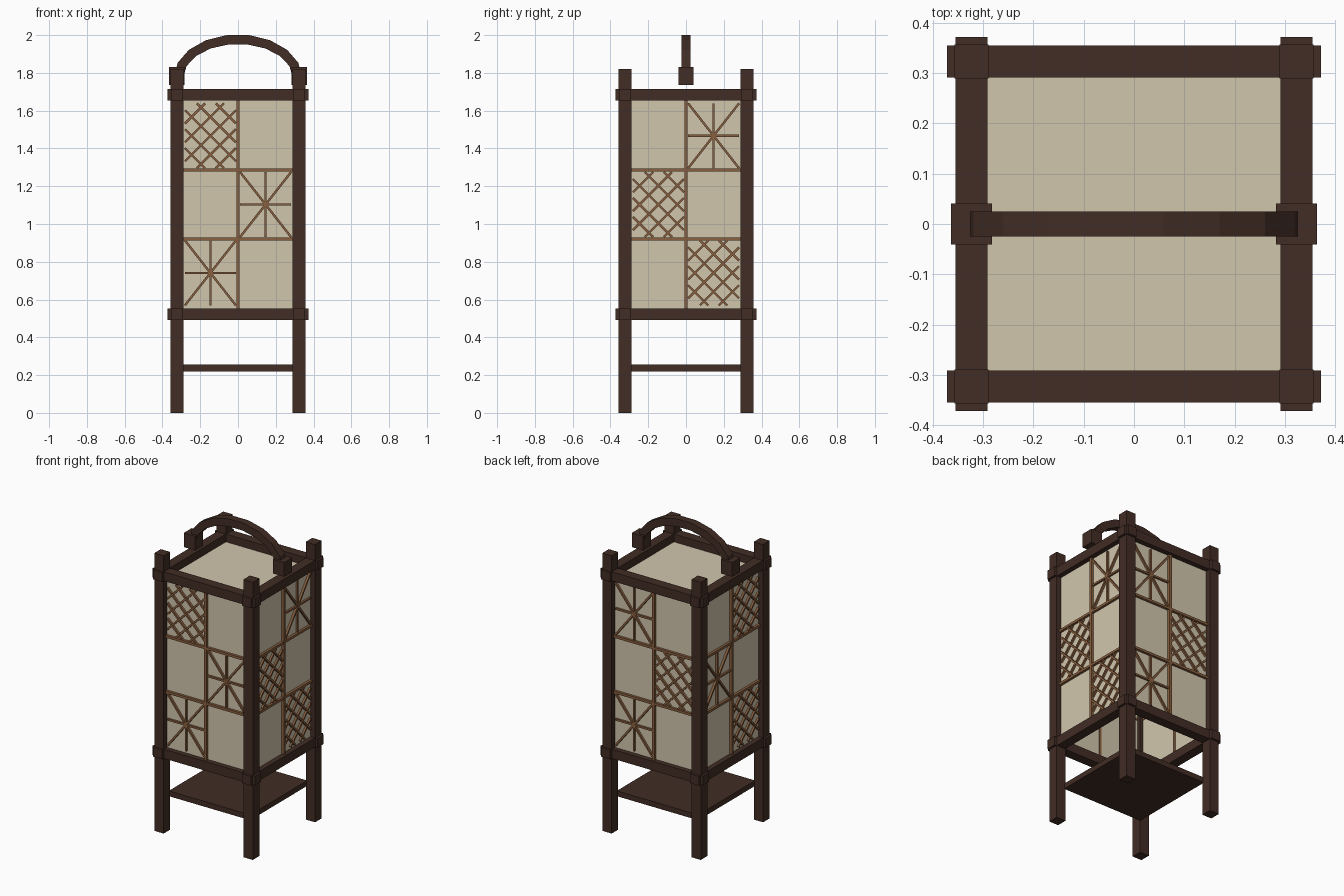
import bpy, bmesh, math
from mathutils import Matrix, Vector

if "Cube" in bpy.data.objects:
    bpy.data.objects.remove(bpy.data.objects["Cube"])


def material(name, rgb):
    m = bpy.data.materials.new(name)
    m.diffuse_color = (*rgb, 1)
    m.use_nodes = True
    m.node_tree.nodes["Principled BSDF"].inputs["Base Color"].default_value = m.diffuse_color
    return m


DARK = material("dark_wood", (0.054, 0.026, 0.018))
LIGHT = material("light_wood", (0.25, 0.115, 0.05))
PAPER = material("rice_paper", (0.64, 0.565, 0.42))


def box(bm, lo, hi, mat=Matrix()):
    lo, hi = Vector(lo), Vector(hi)
    m = mat @ Matrix.Translation((lo + hi) / 2) @ Matrix.Diagonal((*(hi - lo), 1))
    bmesh.ops.create_cube(bm, size=1, matrix=m)


def finish(bm, name, mat):
    bmesh.ops.recalc_face_normals(bm, faces=bm.faces)
    me = bpy.data.meshes.new(name)
    bm.to_mesh(me)
    bm.free()
    me.materials.append(mat)
    ob = bpy.data.objects.new(name, me)
    bpy.context.collection.objects.link(ob)
    return ob


P, HP, HR = 0.323, 0.034, 0.032    # post centre, half post, half rail

# Corner posts
bm = bmesh.new()
for sx in (-P, P):
    for sy in (-P, P):
        box(bm, (sx - HP, sy - HP, 0), (sx + HP, sy + HP, 1.82))
finish(bm, "corner_posts", DARK)

# Rails whose ends poke through the posts
for name, z0, z1 in (("lower_rails", 0.492, 0.552), ("upper_rails", 1.655, 1.715)):
    bm = bmesh.new()
    for k in range(4):
        box(bm, (-0.372, -P - HR, z0), (0.372, -P + HR, z1),
            Matrix.Rotation(k * math.pi / 2, 4, 'Z'))
    finish(bm, name, DARK)

# Shelf between the legs
bm = bmesh.new()
box(bm, (-0.295, -0.295, 0.22), (0.295, 0.295, 0.255))
finish(bm, "shelf", DARK)

# Paper cover on top
bm = bmesh.new()
box(bm, (-0.3, -0.3, 1.656), (0.3, 0.3, 1.664))
finish(bm, "top_paper", PAPER)

# Lattice cells: half width, half height, column and row centres
CW, CH = 0.135, 0.172
COLS = {"L": -0.146, "R": 0.146}
ROWS = (1.467, 1.103, 0.741)
FACE, OUT = -0.322, -0.336         # paper surface, lattice front


def bar(bm, a, b, rot, width=0.012, depth=0.0):
    """Thin stick between two points on the panel."""
    a, b = Vector(a), Vector(b)
    d, c = b - a, (a + b) / 2
    m = rot @ Matrix.Translation((c.x, 0, c.y)) @ Matrix.Rotation(-math.atan2(d.y, d.x), 4, 'Y')
    box(bm, (-d.length / 2, OUT + depth, -width / 2), (d.length / 2, FACE, width / 2), m)


def star(bm, u, w, rot):
    for i, (x, z) in enumerate(((CW, CH), (CW, -CH), (CW, 0), (0, CH))):
        bar(bm, (u - x, w - z), (u + x, w + z), rot, depth=i * 0.0008)


def hatch(bm, u, w, rot):
    for s in (-1, 1):
        for i in range(-2, 3):
            c = i * 0.1            # line: z = s * (x - c), clipped to the cell
            x0, x1 = max(-CW, c - CH), min(CW, c + CH)
            bar(bm, (u + x0, w + s * (x0 - c)), (u + x1, w + s * (x1 - c)), rot,
                depth=0.0008 * (s + 1))


SIDES = (
    ("front", (("L", hatch), ("R", star), ("L", star))),
    ("right", (("R", star), ("L", hatch), ("R", hatch))),
    ("back", (("L", star), ("R", hatch), ("L", star))),
    ("left", (("R", hatch), ("L", star), ("R", hatch))),
)
for k, (side, cells) in enumerate(SIDES):
    rot = Matrix.Rotation(k * math.pi / 2, 4, 'Z')
    # Paper sheet
    bm = bmesh.new()
    box(bm, (-0.3, FACE, 0.545), (0.3, FACE + 0.008, 1.66), rot)
    finish(bm, side + "_paper", PAPER)
    # Dividing bars, visible inside too
    bm = bmesh.new()
    box(bm, (-0.009, -0.339, 0.552), (0.009, -0.309, 1.655), rot)
    for z in (0.921, 1.285):
        box(bm, (-0.29, -0.338, z - 0.008), (0.29, -0.31, z + 0.008), rot)
    finish(bm, side + "_dividers", LIGHT)
    # Decorated cells
    bm = bmesh.new()
    for (col, pattern), w in zip(cells, ROWS):
        pattern(bm, COLS[col], w, rot)
    finish(bm, side + "_lattice", LIGHT)

# Handle mounting blocks
bm = bmesh.new()
for s in (-0.323, 0.323):
    box(bm, (s - 0.041, -0.041, 1.737), (s + 0.041, 0.041, 1.83))
finish(bm, "handle_blocks", DARK)

# Arched carrying handle, nine straight segments
bm = bmesh.new()
rings = []
for i in range(10):
    t = math.pi * i / 9
    c, s = math.cos(t), math.sin(t)
    rings.append([bm.verts.new((a * c, y, 1.775 + b * s))
                  for a, b, y in ((0.34, 0.2285, -0.025), (0.34, 0.2285, 0.025),
                                  (0.29, 0.178, 0.025), (0.29, 0.178, -0.025))])
for r, q in zip(rings, rings[1:]):
    for j in range(4):
        n = (j + 1) % 4
        bm.faces.new((r[j], r[n], q[n], q[j]))
bm.faces.new(rings[0])
bm.faces.new(rings[-1])
finish(bm, "handle", DARK)
